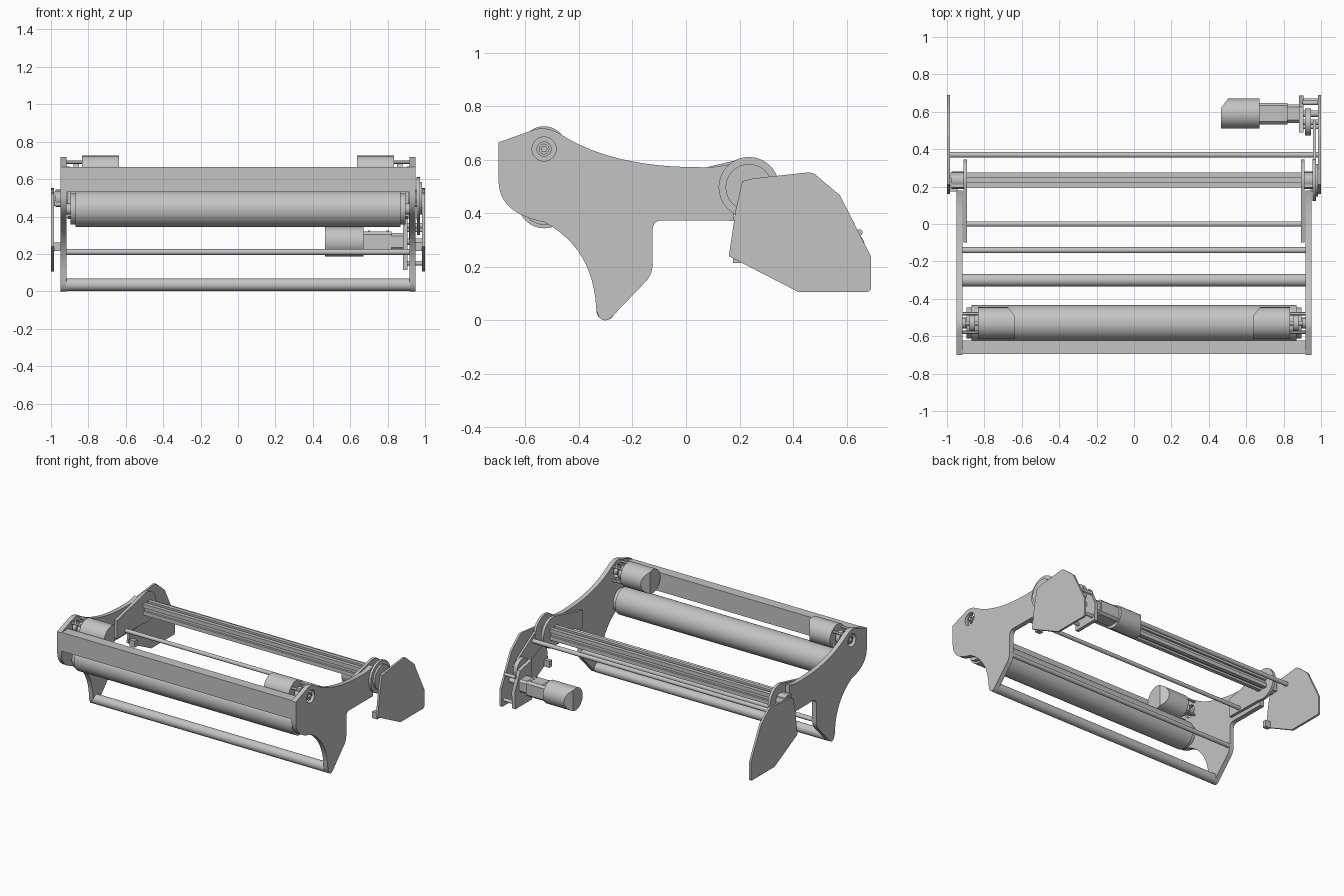
import bpy, bmesh, math
from mathutils import Vector

if "Cube" in bpy.data.objects:
    bpy.data.objects.remove(bpy.data.objects["Cube"], do_unlink=True)

grey = bpy.data.materials.new("light grey metal")
grey.use_nodes = True
COLOR = (0.55, 0.55, 0.55, 1)
grey.diffuse_color = COLOR
grey.node_tree.nodes["Principled BSDF"].inputs["Base Color"].default_value = COLOR
parts = []


def finish(name, bm):
    bmesh.ops.recalc_face_normals(bm, faces=bm.faces)
    mesh = bpy.data.meshes.new(name)
    bm.to_mesh(mesh)
    bm.free()
    mesh.materials.append(grey)
    obj = bpy.data.objects.new(name, mesh)
    bpy.context.collection.objects.link(obj)
    parts.append(obj)
    return obj


def prism(name, outline, x0, x1):
    """Extrude a (y, z) outline along x."""
    bm = bmesh.new()
    face = bm.faces.new([bm.verts.new((x0, y, z)) for y, z in outline])
    new = bmesh.ops.extrude_face_region(bm, geom=[face])["geom"]
    verts = [v for v in new if isinstance(v, bmesh.types.BMVert)]
    bmesh.ops.translate(bm, verts=verts, vec=(x1 - x0, 0, 0))
    return finish(name, bm)


def circle(y, z, r, n=40):
    return [(y + r * math.cos(math.tau * i / n), z + r * math.sin(math.tau * i / n)) for i in range(n)]


def rod(name, y, z, r, x0, x1, n=40):
    return prism(name, circle(y, z, r, n), x0, x1)


def box(name, x0, x1, y0, y1, z0, z1):
    return prism(name, [(y0, z0), (y1, z0), (y1, z1), (y0, z1)], x0, x1)


def path(*items):
    """Outline from points and quadratic curves (start, control, end)."""
    out = []
    for item in items:
        if len(item) == 2:
            out.append(Vector(item))
            continue
        a, c, b = map(Vector, item)
        for i in range(13):
            t = i / 12
            p = a * (1 - t) ** 2 + c * 2 * t * (1 - t) + b * t * t
            if not out or (p - out[-1]).length > 0.001:
                out.append(p)
    return out


def link(y0, z0, r0, y1, z1, r1):
    """Outline of two circles joined by tangents."""
    d = Vector((y1 - y0, z1 - z0))
    base, half = math.atan2(d.y, d.x), math.acos((r0 - r1) / d.length)
    out = []
    for y, z, r, a, b in ((y0, z0, r0, half, math.tau - half), (y1, z1, r1, -half, half)):
        for i in range(25):
            t = base + a + (b - a) * i / 24
            out.append((y + r * math.cos(t), z + r * math.sin(t)))
    return out


def slice_off(obj, point, normal):
    """Cut a slanted piece from a solid."""
    bm = bmesh.new()
    bm.from_mesh(obj.data)
    cut = bmesh.ops.bisect_plane(bm, geom=bm.verts[:] + bm.edges[:] + bm.faces[:],
                                 plane_co=point, plane_no=normal, clear_outer=True)
    edges = [e for e in cut["geom_cut"] if isinstance(e, bmesh.types.BMEdge)]
    bmesh.ops.contextual_create(bm, geom=edges)
    bmesh.ops.recalc_face_normals(bm, faces=bm.faces)
    bm.to_mesh(obj.data)
    bm.free()


def bore(obj, y, z, r):
    """Drill a hole along x."""
    cutter = rod("hole_cutter", y, z, r, -2, 2)
    parts.remove(cutter)
    cutter.hide_render = True
    mod = obj.modifiers.new("hole", "BOOLEAN")
    mod.operation, mod.object = "DIFFERENCE", cutter
    bpy.context.view_layer.objects.active = obj
    bpy.ops.object.modifier_apply(modifier=mod.name)
    bpy.data.objects.remove(cutter, do_unlink=True)


# Main positions (y, z)
HUB = (0.235, 0.497)
DRIVE = (-0.53, 0.64)
ROLL = (-0.53, 0.44)
MOTOR = (0.59, 0.265)
IDLER = (0.545, 0.35)

side_outline = path(
    (-0.70, 0.665),
    ((-0.57, 0.711), (-0.52, 0.73), (-0.46, 0.69)),
    ((-0.46, 0.69), (-0.27, 0.572), (0.05, 0.572)),
    ((0.05, 0.572), (0.12, 0.57), (0.18, 0.588)),
    (0.18, 0.372),
    ((-0.085, 0.374), (-0.125, 0.374), (-0.125, 0.335)),
    ((-0.125, 0.21), (-0.125, 0.17), (-0.155, 0.14)),
    ((-0.275, 0.015), (-0.30, -0.013), (-0.325, 0.012)),
    ((-0.335, 0.04), (-0.345, 0.27), (-0.53, 0.367)),
    ((-0.53, 0.367), (-0.70, 0.40), (-0.70, 0.523)))

end_outline = [(0.21, 0.52), (0.25, 0.53), (0.46, 0.553), (0.48, 0.547), (0.575, 0.467), (0.69, 0.24),
               (0.69, 0.115), (0.68, 0.106), (0.42, 0.106), (0.16, 0.24), (0.185, 0.41)]

hub_arc = [(HUB[0] + 0.11 * math.cos(t), HUB[1] + 0.11 * math.sin(t))
           for t in (math.radians(-110 + 10 * i) for i in range(23))]
arm_outline = hub_arc + [(-0.10, 0.53), (-0.10, 0.40)]

# Parts that repeat on both ends
for s, side in ((1, "left"), (-1, "right")):
    plate = prism(side + "_side_plate", side_outline, s * 0.917, s * 0.95)
    bore(plate, *DRIVE, 0.045)
    prism(side + "_end_plate", end_outline, s * 0.985, s)
    prism(side + "_swing_arm", arm_outline, s * 0.892, s * 0.912)
    box(side + "_end_tab", s * 0.945, s * 0.985, 0.175, 0.205, 0.215, 0.262)
    rod(side + "_hub_collar", *HUB, 0.047, s * 0.912, s * 0.975)

    # Roller ends
    rod(side + "_roller_cap", *ROLL, 0.083, s * 0.865, s * 0.895)
    rod(side + "_roller_axle", *ROLL, 0.03, s * 0.895, s * 0.917)

    # Drive motor with a slanted inner end, on standoffs
    motor = rod(side + "_drive_motor", *DRIVE, 0.085, s * 0.635, s * 0.835)
    slice_off(motor, (s * 0.635, -0.495, 0.64), (-s * 0.8, 0.6, 0))
    rod(side + "_drive_gear", *DRIVE, 0.045, s * 0.85, s * 0.88)
    rod(side + "_drive_shaft", *DRIVE, 0.012, s * 0.835, s * 0.95)
    bearing = rod(side + "_drive_bearing", *DRIVE, 0.028, s * 0.90, s * 0.94)
    bore(bearing, *DRIVE, 0.018)
    for i in range(4):
        t = math.radians(45 + 90 * i)
        rod(side + "_drive_standoff", DRIVE[0] + 0.07 * math.cos(t), DRIVE[1] + 0.07 * math.sin(t),
            0.009, s * 0.83, s * 0.92, 12)

# Roller, front board and cross rods
rod("roller", *ROLL, 0.096, -0.868, 0.868, 64)
box("front_board", -0.92, 0.92, -0.695, -0.622, 0.53, 0.665)
rod("bottom_bar", -0.30, 0.035, 0.034, -0.92, 0.92)
rod("knee_rod", -0.14, 0.21, 0.016, -0.92, 0.92, 24)
rod("arm_rod", 0.0, 0.42, 0.014, -0.90, 0.90, 24)
rod("rear_rod", 0.37, 0.47, 0.015, -0.988, 0.988, 24)

# Slotted beam on the hub axis
beam_outline = []
for k in range(4):
    c, q = math.cos(k * math.pi / 2), math.sin(k * math.pi / 2)
    for u, v in ((-0.04, -0.04), (-0.012, -0.04), (-0.012, -0.025), (0.012, -0.025), (0.012, -0.04)):
        beam_outline.append((HUB[0] + u * c - v * q, HUB[1] + u * q + v * c))
prism("slotted_beam", beam_outline, -0.98, 0.955)

# Drive train on the left end
rod("hub_wheel", *HUB, 0.113, 0.955, 0.972, 64)
rod("hub_wheel_face", *HUB, 0.087, 0.972, 0.985, 64)
prism("train_link", link(*HUB, 0.08, 0.50, 0.36, 0.06), 0.957, 0.972)
rod("idler_gear", *IDLER, 0.072, 0.915, 0.945)
rod("idler_axle", *IDLER, 0.015, 0.90, 0.985, 20)

# Rear motor, gearbox and mount
rear_motor = rod("rear_motor", *MOTOR, 0.08, 0.465, 0.67)
slice_off(rear_motor, (0.465, 0.62, 0.265), (-0.8, 0.6, 0))
y, z = MOTOR
for name, x0, x1, w, h in (("gearbox", 0.665, 0.82, 0.058, 0.055), ("gearbox_head", 0.82, 0.885, 0.05, 0.046)):
    c = 0.015
    prism(name, [(y - w, z - h + c), (y - w + c, z - h), (y + w - c, z - h), (y + w, z - h + c),
                 (y + w, z + h - c), (y + w - c, z + h), (y - w + c, z + h), (y - w, z + h - c)], x0, x1)
for x in (0.70, 0.80):
    for dy in (-0.035, 0, 0.035):
        box("gearbox_screw", x - 0.006, x + 0.006, y + dy - 0.006, y + dy + 0.006, 0.315, 0.324)
prism("motor_mount", [(0.49, 0.115), (0.68, 0.115), (0.688, 0.235), (0.625, 0.37), (0.49, 0.40)], 0.882, 0.907)
rod("motor_shaft", *MOTOR, 0.018, 0.90, 0.985, 20)
for sy, sz in ((0.648, 0.328), (0.66, 0.15), (0.52, 0.15)):
    rod("mount_standoff", sy, sz, 0.012, 0.90, 0.985, 16)

# Smooth the round surfaces, keep edges sharp
bpy.ops.object.select_all(action="DESELECT")
for obj in parts:
    obj.select_set(True)
bpy.context.view_layer.objects.active = parts[0]
bpy.ops.object.shade_smooth_by_angle(angle=math.radians(30))
